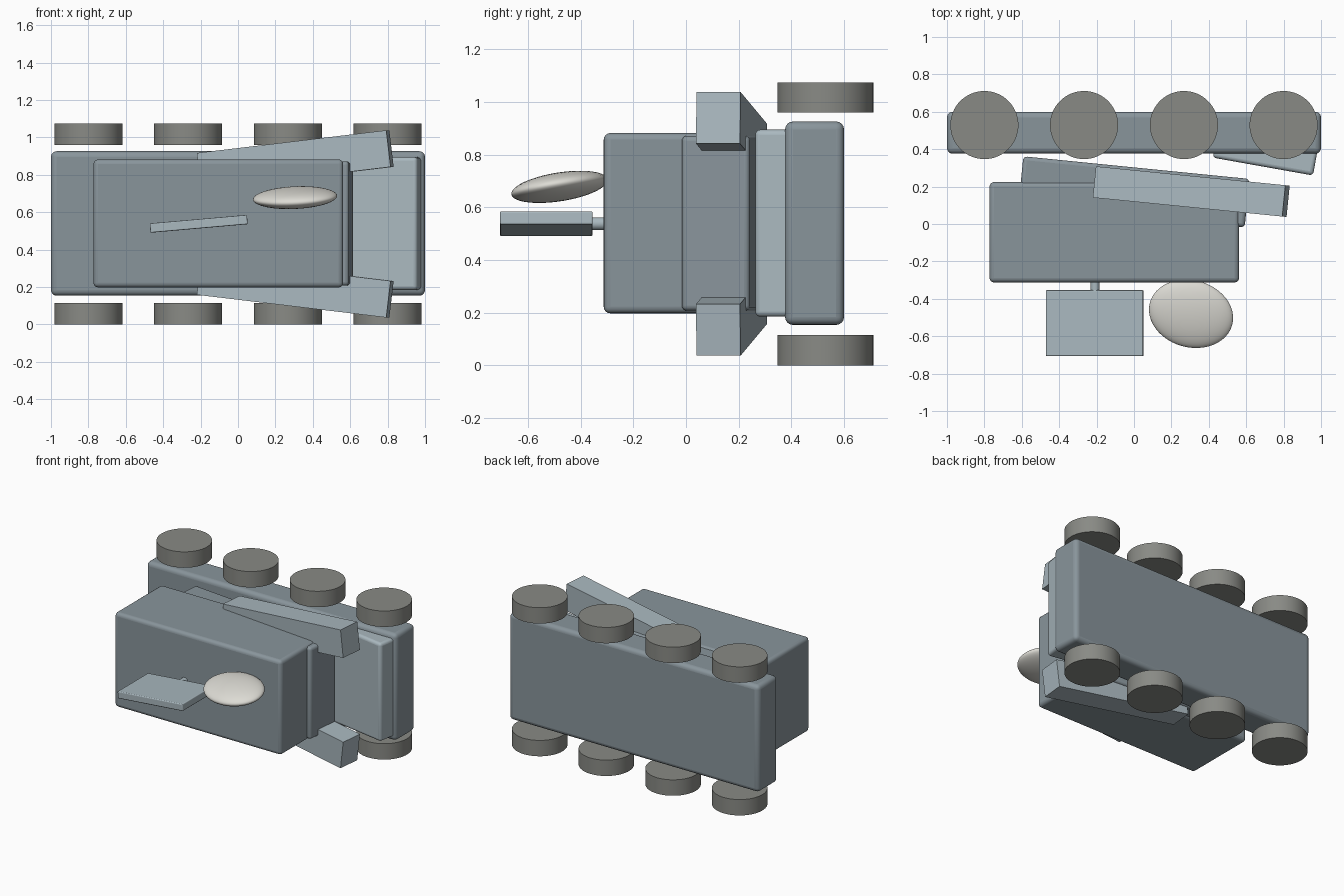
import bpy
from math import radians

if "Cube" in bpy.data.objects:
    bpy.data.objects.remove(bpy.data.objects["Cube"])

MID_Z = 0.5375  # the vehicle lies on its side, symmetric about this height


def material(name, rgb):
    m = bpy.data.materials.new(name)
    m.diffuse_color = (*rgb, 1)
    m.use_nodes = True
    m.node_tree.nodes["Principled BSDF"].inputs["Base Color"].default_value = m.diffuse_color
    return m


HULL = material("hull_grey", (0.25, 0.30, 0.33))
PANEL = material("panel_grey", (0.40, 0.48, 0.52))
TYRE = material("tyre_grey", (0.25, 0.255, 0.235))
DOME = material("dome_grey", (0.72, 0.71, 0.66))


def box(name, mat, loc, size, rot=(0, 0, 0), bevel=0.0):
    bpy.ops.mesh.primitive_cube_add(size=1, location=loc,
                                    rotation=[radians(a) for a in rot])
    ob = bpy.context.object
    ob.name = name
    ob.scale = size
    bpy.ops.object.transform_apply(location=False, rotation=False, scale=True)
    ob.data.materials.append(mat)
    if bevel:
        m = ob.modifiers.new("Bevel", 'BEVEL')
        m.width = bevel
        m.segments = 4
        bpy.ops.object.shade_smooth_by_angle(angle=radians(35))
    return ob


def cylinder(name, mat, loc, radius, depth, rot=(0, 0, 0)):
    bpy.ops.mesh.primitive_cylinder_add(vertices=64, radius=radius, depth=depth,
                                        location=loc, rotation=[radians(a) for a in rot])
    ob = bpy.context.object
    ob.name = name
    ob.data.materials.append(mat)
    bpy.ops.object.shade_smooth_by_angle(angle=radians(35))
    return ob


# Main chassis and tilted nose plate
box("chassis", HULL, (0, 0.488, 0.54), (2.0, 0.224, 0.772), bevel=0.03)
box("nose_plate", PANEL, (0.702, 0.381, 0.54), (0.545, 0.15, 0.71), (0, 0, -10.1), bevel=0.02)

# Cabin and the tilted deck beneath it
box("cabin", HULL, (-0.105, -0.044, 0.54), (1.335, 0.537, 0.684), bevel=0.025)
box("tilted_deck", HULL, (0, 0.172, 0.54), (1.215, 0.26, 0.664), (0, 0, -5.7), bevel=0.02)

# Splayed side rails and wheels, mirrored about the middle
for side, label in ((1, "left"), (-1, "right")):
    box("side_rail_" + label, PANEL, (0.306, 0.173, MID_Z + side * 0.342), (1.025, 0.168, 0.197),
        (0, -side * 6.8, -5.7))
    for i, x in enumerate((-0.8, -0.267, 0.267, 0.8)):
        cylinder(f"wheel_{label}_{i + 1}", TYRE, (x, 0.529, MID_Z + side * 0.48), 0.182, 0.115)

# Roof panel on its post
box("roof_panel", PANEL, (-0.21, -0.53, 0.538), (0.522, 0.352, 0.05), (0, -5, 0), bevel=0.006)
cylinder("panel_post", PANEL, (-0.208, -0.32, 0.538), 0.024, 0.12, (90, 0, 0))

# Flattened dome, leaning into the cabin
bpy.ops.mesh.primitive_uv_sphere_add(segments=48, ring_count=24, radius=1,
                                     location=(0.305, -0.48, 0.678),
                                     rotation=(radians(10), radians(-1), radians(-15)))
dome = bpy.context.object
dome.name = "roof_dome"
dome.scale = (0.228, 0.182, 0.053)
dome.data.materials.append(DOME)
bpy.ops.object.shade_smooth()
